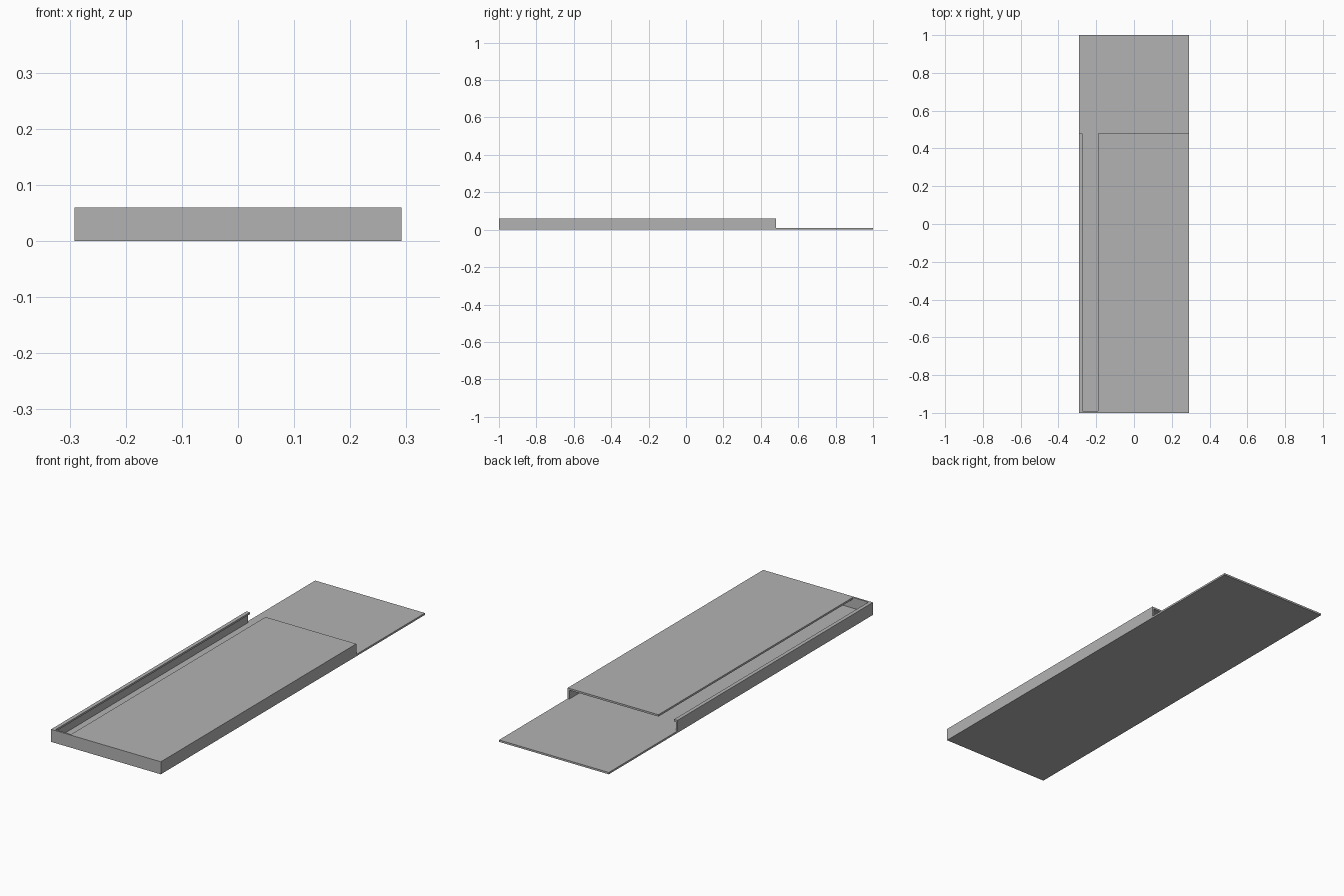
import bpy
import bmesh

cube = bpy.data.objects.get("Cube")
if cube:
    bpy.data.objects.remove(cube, do_unlink=True)

W = 0.291          # half width
H = 0.06           # height
T = 0.009          # sheet thickness
FRONT, BACK, OPEN_END = -1.0, 1.0, 0.48
SLOT = -0.19       # inner edge of the cover beside the slot

grey = bpy.data.materials.new("plain_grey")
grey.use_nodes = True
colour = (0.45, 0.45, 0.45, 1)
grey.diffuse_color = colour
bsdf = next(n for n in grey.node_tree.nodes if n.type == "BSDF_PRINCIPLED")
bsdf.inputs["Base Color"].default_value = colour


def extrude_profile(name, points, y0, y1):
    """Extrude an x-z outline along y into a closed solid."""
    bm = bmesh.new()
    face = bm.faces.new([bm.verts.new((x, y0, z)) for x, z in points])
    result = bmesh.ops.extrude_face_region(bm, geom=[face])
    moved = [g for g in result["geom"] if isinstance(g, bmesh.types.BMVert)]
    bmesh.ops.translate(bm, verts=moved, vec=(0, y1 - y0, 0))
    bmesh.ops.recalc_face_normals(bm, faces=bm.faces)
    mesh = bpy.data.meshes.new(name)
    bm.to_mesh(mesh)
    bm.free()
    mesh.materials.append(grey)
    obj = bpy.data.objects.new(name, mesh)
    bpy.context.collection.objects.link(obj)
    return obj


def rectangle(x0, x1, z0, z1):
    return [(x0, z0), (x1, z0), (x1, z1), (x0, z1)]


# Long floor sheet, projecting past the open end
extrude_profile("base_plate", rectangle(-W, W, 0, T), FRONT, BACK)

# Closed front end
extrude_profile("front_wall", rectangle(-W, W, T, H), FRONT, FRONT + T)

# Side wall and top sheet in one bent piece
cover = [(W, T), (W, H), (SLOT, H), (SLOT, H - T), (W - T, H - T), (W - T, T)]
extrude_profile("left_wall_and_cover", cover, FRONT + T, OPEN_END)

# Opposite side wall with a narrow inward lip along the slot
lip = -W + 2 * T
rail = [(-W, T), (-W, H), (lip, H), (lip, H - T), (-W + T, H - T), (-W + T, T)]
extrude_profile("right_wall_with_lip", rail, FRONT + T, OPEN_END)
